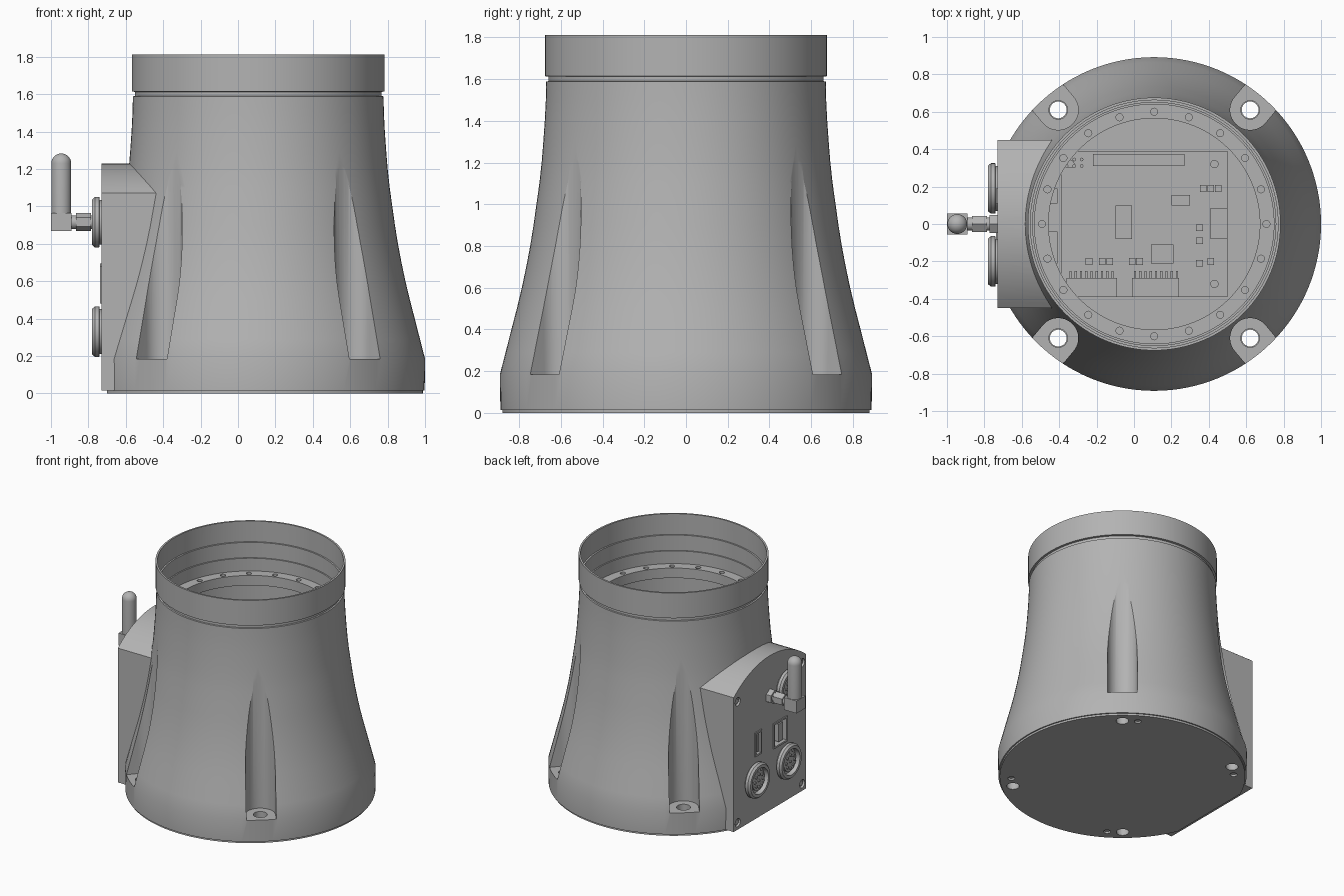
import bpy, bmesh, math
from mathutils import Matrix, Vector

cube = bpy.data.objects.get("Cube")
if cube:
    bpy.data.objects.remove(cube, do_unlink=True)

CX = 0.108          # axis of the round body
PANEL = -0.73       # x of the flat connector panel


def material(name, rgb):
    m = bpy.data.materials.new(name)
    m.use_nodes = True
    m.diffuse_color = (*rgb, 1)
    m.node_tree.nodes["Principled BSDF"].inputs["Base Color"].default_value = (*rgb, 1)
    return m


GREY = material("grey metal", (0.45, 0.45, 0.45))


def finish(name, bm):
    bmesh.ops.recalc_face_normals(bm, faces=bm.faces)
    mesh = bpy.data.meshes.new(name)
    bm.to_mesh(mesh)
    bm.free()
    mesh.materials.append(GREY)
    ob = bpy.data.objects.new(name, mesh)
    bpy.context.collection.objects.link(ob)
    return ob


def add_lathe(bm, pts, matrix, n):
    """Revolve (radius, height) points about local z."""
    rings = [[bm.verts.new(matrix @ Vector((r * math.cos(a), r * math.sin(a), h)))
              for a in (math.tau * i / n for i in range(n))] for r, h in pts]
    for a, b in zip(rings, rings[1:]):
        for i in range(n):
            j = (i + 1) % n
            bm.faces.new((a[i], a[j], b[j], b[i]))
    bmesh.ops.remove_doubles(bm, verts=sum(rings, []), dist=1e-6)


def at(x, y, z):
    return Matrix.Translation((x, y, z))


def outward(x, y, z):
    """Local z points out of the panel, along -x."""
    return at(x, y, z) @ Matrix.Rotation(-math.pi / 2, 4, "Y")


def lathe(name, pts, matrix, n=128):
    bm = bmesh.new()
    add_lathe(bm, pts, matrix, n)
    return finish(name, bm)


def add_rod(bm, r, h, matrix, n=24):
    add_lathe(bm, [(0, 0), (r, 0), (r, h), (0, h)], matrix, n)


def rods(name, r, h, matrices, n=24):
    bm = bmesh.new()
    for m in matrices:
        add_rod(bm, r, h, m, n)
    return finish(name, bm)


def add_box(bm, lo, hi):
    lo, hi = Vector(lo), Vector(hi)
    m = Matrix.Translation((lo + hi) / 2) @ Matrix.Diagonal((*(hi - lo), 1))
    bmesh.ops.create_cube(bm, size=1, matrix=m)


def boxes(name, spans):
    bm = bmesh.new()
    for lo, hi in spans:
        add_box(bm, lo, hi)
    return finish(name, bm)


def extrude(name, outline, offset):
    bm = bmesh.new()
    f = bm.faces.new([bm.verts.new(p) for p in outline])
    ext = bmesh.ops.extrude_face_region(bm, geom=[f])["geom"]
    bmesh.ops.translate(bm, vec=offset, verts=[v for v in ext if isinstance(v, bmesh.types.BMVert)])
    return finish(name, bm)


def combine(ob, tool, op="DIFFERENCE"):
    mod = ob.modifiers.new("combine", "BOOLEAN")
    mod.operation, mod.object, mod.solver = op, tool, "EXACT"
    bpy.context.view_layer.objects.active = ob
    bpy.ops.object.modifier_apply(modifier=mod.name)
    bpy.data.objects.remove(tool, do_unlink=True)


# Flared outer body
body = lathe("flared_body", [
    (0, 0.015), (0.89, 0.015), (0.892, 0.185), (0.865, 0.29), (0.837, 0.4), (0.811, 0.5),
    (0.787, 0.6), (0.766, 0.7), (0.747, 0.8), (0.731, 0.9), (0.717, 1.0), (0.703, 1.1),
    (0.692, 1.2), (0.684, 1.3), (0.677, 1.4), (0.672, 1.5), (0.67, 1.588), (0.66, 1.59),
    (0.66, 1.612), (0.676, 1.614), (0.676, 1.812), (0, 1.812)], at(CX, 0, 0))
combine(body, boxes("trim", [((-1.2, -1, -1), (PANEL, 1, 2))]))

# Connector housing with an arched top
arch = [(0.45 * math.sin(t), 0) for t in (0,)]
half, peak, corner = 0.45, 1.23, 1.07
rise = peak - corner
R = (half ** 2 + rise ** 2) / (2 * rise)
sweep = math.asin(half / R)
outline = [(PANEL, -half, 0.015), (PANEL, half, 0.015)]
for i in range(25):
    a = sweep * (1 - i / 12)
    outline.append((PANEL, R * math.sin(a), peak - R + R * math.cos(a)))
combine(body, extrude("housing", outline, (0.7, 0, 0)), "UNION")

# Stepped bore with a bolting ledge, open to a deep cavity
combine(body, lathe("bore", [
    (0, 0.06), (0.62, 0.06), (0.62, 1.35), (0.565, 1.352), (0.565, 1.43), (0.64, 1.43),
    (0.64, 1.53), (0.65, 1.53), (0.65, 1.65), (0.662, 1.65), (0.662, 1.9), (0, 1.9)], at(CX, 0, 0)))

# Four vertical scallops with mounting holes
mounts = [(CX + sx * 0.513, sy * 0.61) for sx in (-1, 1) for sy in (-1, 1)]
for x, y in mounts:
    ang = math.atan2(y, x - CX)
    w, pts = 0.107, []
    for i in range(25):
        a = math.pi / 2 + math.pi * i / 24
        pts.append((w * math.cos(a), w * math.sin(a)))
    pts += [(0.3, -w), (0.3, w)]
    m = at(x, y, 0.185) @ Matrix.Rotation(ang, 4, "Z")
    combine(body, extrude("scallop", [m @ Vector((u, v, 0)) for u, v in pts], (0, 0, 1.3)))
holes = [at(x, y, -0.1) for x, y in mounts]
combine(body, rods("mount_holes", 0.05, 0.5, holes))

# Ledge bolt holes and panel screw holes
ring = [at(CX + 0.6 * math.cos(i * math.tau / 20), 0.6 * math.sin(i * math.tau / 20), 1.39)
        for i in range(20)]
combine(body, rods("ledge_holes", 0.019, 0.1, ring, 16))
combine(body, rods("panel_holes", 0.032, 0.1,
                   [outward(PANEL + 0.02, y, z) for y in (-0.4, 0.4) for z in (0.07, 1.02)]))
rods("panel_screws", 0.022, 0.012,
     [outward(PANEL + 0.021, y, z) for y in (-0.4, 0.4) for z in (0.07, 1.02)], 6)

# Data sockets: recesses, rims and inner bodies
sockets = [(0.15, 0.6, 0.04, 0.095), (-0.125, 0.58, 0.085, 0.1)]
for y, z, w, h in sockets:
    combine(body, boxes("recess", [((PANEL - 0.1, y - w, z - h), (PANEL + 0.08, y + w, z + h))]))
    rim = boxes("socket_rim", [((PANEL - 0.008, y - w, z - h), (PANEL + 0.08, y + w, z + h))])
    combine(rim, boxes("mouth", [((-1, y - w + 0.014, z - h + 0.014),
                                  (PANEL + 0.06, y + w - 0.014, z + h - 0.014))]))
    boxes("socket_tongue", [((PANEL, y - w * 0.4, z - h * 0.7), (PANEL + 0.07, y + w * 0.2, z + h * 0.7))])
    boxes("socket_body", [((-0.6, y - w, z - h), (-0.41, y + w, z + h))])

# Base plate
plate = lathe("base_plate", [(0, 0), (0.88, 0), (0.88, 0.016), (0, 0.016)], at(CX, 0, 0))
combine(plate, boxes("trim", [((-1.2, -1, -1), (PANEL + 0.03, 1, 1))]))
combine(plate, rods("mount_holes", 0.045, 0.4, holes))
dowels = []
for x, y in mounts:
    p = Matrix.Rotation(math.radians(8), 4, "Z") @ Vector((x - CX, y, -0.1))
    dowels.append(at(p.x + CX, p.y, p.z))
combine(plate, rods("dowel_holes", 0.025, 0.3, dowels, 16))

# Round multi-pin connectors
for y, z in ((0.19, 0.33), (-0.2, 0.33), (-0.2, 0.915)):
    m = outward(PANEL + 0.01, y, z)
    lathe("round_connector", [(0, 0), (0.12, 0), (0.12, 0.02), (0.135, 0.022), (0.135, 0.045),
                              (0.122, 0.06), (0.1, 0.06), (0.095, 0.025), (0.075, 0.025),
                              (0.075, 0.045), (0, 0.045)], m, 48)
    pins = [m @ at(0.05 * math.cos(i * math.tau / 8), 0.05 * math.sin(i * math.tau / 8), 0.04)
            for i in range(8)] + [m @ at(0, 0, 0.04)]
    rods("connector_pins", 0.01, 0.015, pins, 10)
    boxes("connector_key", [((PANEL - 0.04, y - 0.015, z + 0.07), (PANEL, y + 0.015, z + 0.1))])

# Antenna: hex fitting, elbow and rounded whip
rods("antenna_nut", 0.055, 0.045, [outward(PANEL + 0.002, 0, 0.915)], 6)
rods("antenna_neck", 0.036, 0.17, [outward(PANEL, 0, 0.915)], 24)
rods("antenna_hex", 0.048, 0.08, [outward(-0.785, 0, 0.915)], 6)
boxes("antenna_elbow", [((-1.0, -0.055, 0.868), (-0.89, 0.055, 0.965))])
tip = [(0.053 * math.cos(t), 1.23 + 0.053 * math.sin(t)) for t in (math.pi / 16 * i for i in range(9))]
lathe("antenna_whip", [(0, 0.95), (0.053, 0.95)] + tip, at(-0.945, 0, 0), 32)

# Circuit board on standoffs
Z = 0.18
boxes("circuit_board", [((-0.39, -0.39, Z - 0.02), (0.5, 0.39, Z))])
corners = [(x, y) for x in (-0.34, 0.43) for y in (-0.32, 0.32)]
rods("standoffs", 0.03, Z - 0.07, [at(x, y, 0.055) for x, y in corners])
rods("board_screws", 0.022, 0.02, [at(x, y, Z) for x, y in corners], 16)
rods("pin_header", 0.01, 0.06, [at(-0.36 + 0.04 * i, 0.31 + 0.035 * j, Z)
                                for i in range(3) for j in range(2)], 8)
chips = [(-0.1, -0.08, 0.09, 0.18), (0.2, 0.1, 0.1, 0.055), (0.09, -0.21, 0.12, 0.1)]
spots = [(x, 0.19) for x in (0.37, 0.41, 0.45)] + [(0.35, y) for y in (-0.02, -0.09, -0.21)]
spots += [(x, -0.2) for x in (-0.24, -0.17, -0.13, -0.01, 0.03, 0.41)]
chips += [(x - 0.018, y - 0.018, 0.036, 0.036) for x, y in spots]
boxes("chips", [((x, y, Z - 0.002), (x + w, y + d, Z + 0.02)) for x, y, w, d in chips])
boxes("board_connectors", [((-0.22, 0.31, Z), (0.27, 0.375, Z + 0.06)),
                           ((0.41, -0.08, Z), (0.5, 0.085, Z + 0.06)),
                           ((-0.36, -0.39, Z), (-0.09, -0.29, Z + 0.08)),
                           ((-0.01, -0.39, Z), (0.24, -0.29, Z + 0.08))])
boxes("board_leads", [((x0 + 0.028 * i, -0.29, Z), (x0 + 0.028 * i + 0.012, -0.25, Z + 0.02))
                      for x0 in (-0.345, 0.0) for i in range(9)])

# Smooth curved faces, keep edges crisp
bpy.ops.object.select_all(action="DESELECT")
for ob in bpy.context.collection.objects:
    if ob.type == "MESH":
        ob.select_set(True)
        bpy.context.view_layer.objects.active = ob
bpy.ops.object.shade_smooth_by_angle(angle=math.radians(30))
